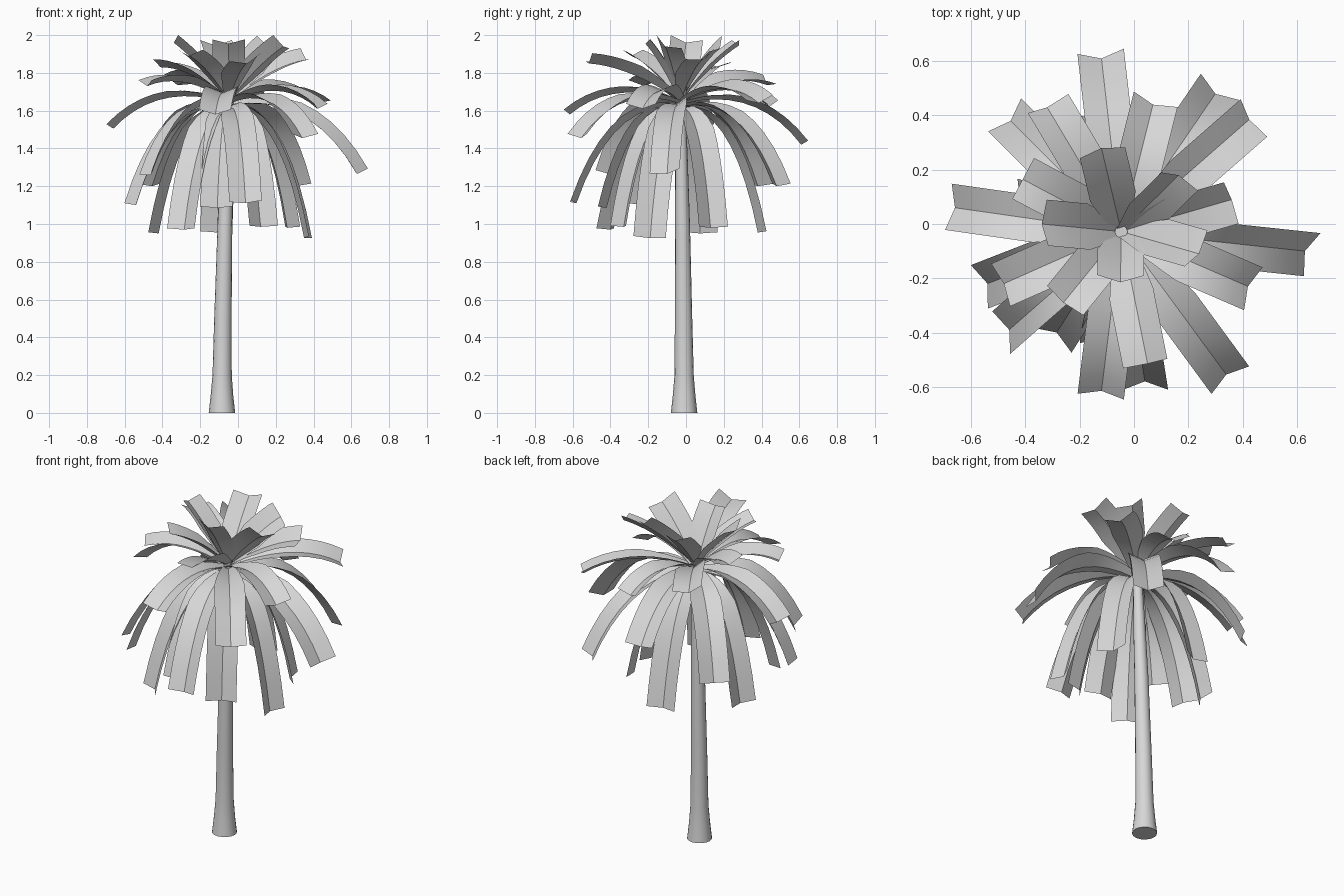
import bpy, bmesh, math
from mathutils import Vector, Matrix

if "Cube" in bpy.data.objects:
    bpy.data.objects.remove(bpy.data.objects["Cube"])

grey = bpy.data.materials.new("light_grey")
grey.diffuse_color = (0.68, 0.68, 0.68, 1)
grey.use_nodes = True
grey.node_tree.nodes["Principled BSDF"].inputs["Base Color"].default_value = grey.diffuse_color

CROWN = Vector((-0.047, -0.028, 0))


def finish(name, bm, angle):
    me = bpy.data.meshes.new(name)
    bm.to_mesh(me)
    bm.free()
    me.materials.append(grey)
    ob = bpy.data.objects.new(name, me)
    bpy.context.collection.objects.link(ob)
    bpy.ops.object.select_all(action='DESELECT')
    ob.select_set(True)
    bpy.context.view_layer.objects.active = ob
    bpy.ops.object.shade_smooth_by_angle(angle=math.radians(angle))


# Trunk: flared foot, slight lean, closed at both ends (x, y, z, radius)
TRUNK = [(-0.085, -0.01, 0.0, 0.070), (-0.085, -0.01, 0.09, 0.060),
         (-0.084, -0.01, 0.20, 0.051), (-0.080, -0.013, 0.50, 0.046),
         (-0.069, -0.018, 1.0, 0.039), (-0.058, -0.024, 1.35, 0.033),
         (-0.047, -0.028, 1.69, 0.023)]
SIDES = 16
bm = bmesh.new()
rings = []
for x, y, z, r in TRUNK:
    rings.append([bm.verts.new((x + r * math.cos(2 * math.pi * i / SIDES),
                                y + r * math.sin(2 * math.pi * i / SIDES), z))
                  for i in range(SIDES)])
for a, b in zip(rings, rings[1:]):
    for i in range(SIDES):
        j = (i + 1) % SIDES
        bm.faces.new((a[i], a[j], b[j], b[i]))
bm.faces.new(rings[0][::-1])
bm.faces.new(rings[-1])
finish("trunk", bm, 40)


# Frond: arched strip folded into a shallow valley along its middle,
# rolled about its own length (positive roll lifts the left edge)
def frond(name, tip, roll=0, steps=9, half=0.086, fold=0.034):
    tip = Vector(tip)
    out = Vector((tip.x, tip.y, 0)) - CROWN
    reach = out.length
    out.normalize()
    side = Vector((-out.y, out.x, 0))
    lift = tip.z - 0.95
    p0 = Vector((0.015, 1.61 + lift * 0.06))
    p1 = Vector((reach * (0.67 - 0.1 * min(1, max(0, lift))), 1.62 + lift * 0.24))
    p2 = Vector((reach, tip.z))
    bm = bmesh.new()
    rows = []
    for i in range(steps + 1):
        t = i / steps
        p = p0 * (1 - t) ** 2 + p1 * (2 * t * (1 - t)) + p2 * t * t
        d = ((p1 - p0) * (1 - t) + (p2 - p1) * t).normalized()
        along = out * d.x + Vector((0, 0, d.y))
        normal = out * -d.y + Vector((0, 0, d.x))
        turn = Matrix.Rotation(roll, 3, along)
        mid = CROWN + out * p.x + Vector((0, 0, p.y))
        s = min(1, 0.35 + 1.5 * t)
        rows.append([bm.verts.new(mid + turn @ (side * k * half + normal * abs(k) * fold) * s)
                     for k in (-1, 0, 1)])
    for a, b in zip(rows, rows[1:]):
        for k in (0, 1):
            bm.faces.new((a[k], b[k], b[k + 1], a[k + 1]))
    finish(name, bm, 30)


# Frond tips and roll by tier (x, y, z, roll)
TIERS = {
    "upright_frond": [(-0.05, -0.215, 1.955, 0), (0.24, -0.11, 1.94, -0.5), (0.165, 0.18, 1.93, 0.6),
                      (-0.12, 0.28, 1.945, 0), (-0.34, 0.0, 1.96, 0.2), (-0.41, 0.165, 1.83, 0.1),
                      (-0.26, -0.29, 1.89, 0), (0.36, 0.09, 1.87, 0.35)],
    "spreading_frond": [(0.425, 0.385, 1.64, 0.2), (0.42, -0.23, 1.61, 0), (0.34, -0.555, 1.455, 0),
                        (0.05, -0.515, 1.85, 0.25), (-0.12, -0.615, 1.58, 0), (-0.48, -0.22, 1.73, 0),
                        (-0.66, 0.06, 1.505, 0), (-0.32, 0.43, 1.735, 0.3), (0.07, 0.44, 1.62, 0.15),
                        (-0.12, 0.61, 1.42, 0)],
    "drooping_frond": [(0.30, 0.48, 1.20, 0), (0.63, -0.10, 1.265, 0.3), (0.04, -0.58, 1.11, 0.15),
                       (-0.46, -0.39, 1.26, 0.35), (-0.54, -0.22, 1.10, 0), (-0.455, 0.38, 1.20, 0)],
    "hanging_frond": [(0.26, 0.13, 0.98, 0), (-0.285, -0.40, 0.97, 0), (-0.42, 0.075, 0.95, 0),
                      (0.35, -0.19, 0.925, -0.3), (0.12, -0.33, 0.985, 0), (-0.11, 0.38, 0.955, 0),
                      (-0.11, -0.42, 1.085, 0)],
}
for tier, tips in TIERS.items():
    for n, (x, y, z, roll) in enumerate(tips, 1):
        frond(f"{tier}_{n}", (x, y, z), roll)
